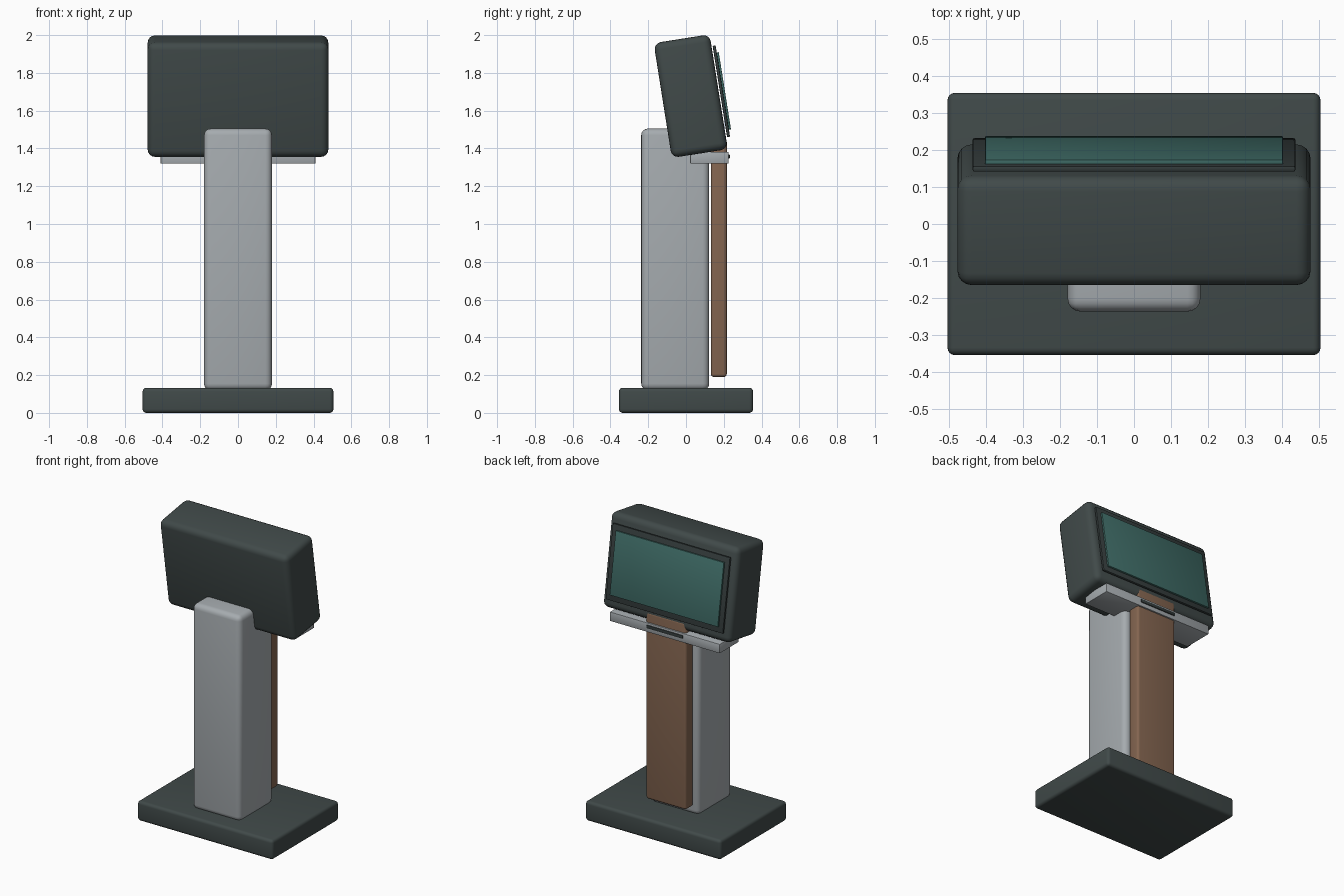
import bpy
from math import radians
from mathutils import Matrix, Vector

cube = bpy.data.objects.get("Cube")
if cube:
    bpy.data.objects.remove(cube, do_unlink=True)


def material(name, rgb):
    mat = bpy.data.materials.new(name)
    mat.use_nodes = True
    mat.diffuse_color = (*rgb, 1)
    mat.node_tree.nodes["Principled BSDF"].inputs["Base Color"].default_value = (*rgb, 1)
    return mat


slate = material("dark slate", (0.052, 0.068, 0.067))
trim = material("dark trim", (0.035, 0.046, 0.046))
silver = material("silver grey", (0.38, 0.41, 0.43))
bronze = material("brown panel", (0.23, 0.13, 0.08))
glass = material("teal glass", (0.05, 0.15, 0.135))

# Tilted frame shared by the head, bezel and screen
TILT = Matrix.Translation((0, 0.025, 1.677)) @ Matrix.Rotation(radians(9), 4, 'X')


def box(name, low, high, mat, bevel, frame=Matrix(), segments=4):
    """Rounded box between two corners, placed in a frame."""
    low, high = Vector(low), Vector(high)
    bpy.ops.mesh.primitive_cube_add(size=1)
    ob = bpy.context.object
    ob.name = name
    ob.data.transform(Matrix.Diagonal((*(high - low), 1)))
    ob.matrix_world = frame @ Matrix.Translation((low + high) / 2)
    ob.data.materials.append(mat)
    mod = ob.modifiers.new("Rounded edges", 'BEVEL')
    mod.width = bevel
    mod.segments = segments
    bpy.ops.object.modifier_apply(modifier=mod.name)
    bpy.ops.object.shade_smooth_by_angle(angle=radians(35))
    return ob


# Stand
box("base", (-0.505, -0.355, 0), (0.505, 0.355, 0.133), slate, 0.02)
box("column", (-0.18, -0.237, 0.12), (0.18, 0.123, 1.505), silver, 0.035)
box("back_panel", (-0.15, 0.132, 0.19), (0.15, 0.216, 1.45), bronze, 0.016)

# Tray with its slot
box("tray", (-0.41, 0.022, 1.32), (0.41, 0.226, 1.382), silver, 0.004, segments=2)
box("tray_slot", (-0.135, 0.21, 1.347), (0.135, 0.232, 1.369), trim, 0.004, segments=2)

# Tilted display head
box("head", (-0.478, -0.15, -0.3075), (0.478, 0.15, 0.3075), slate, 0.038, TILT)
box("bezel", (-0.437, 0.156, -0.245), (0.437, 0.172, 0.245), trim, 0.005, TILT, 2)
box("screen", (-0.403, 0.168, -0.207), (0.403, 0.183, 0.207), glass, 0.002, TILT, 2)
